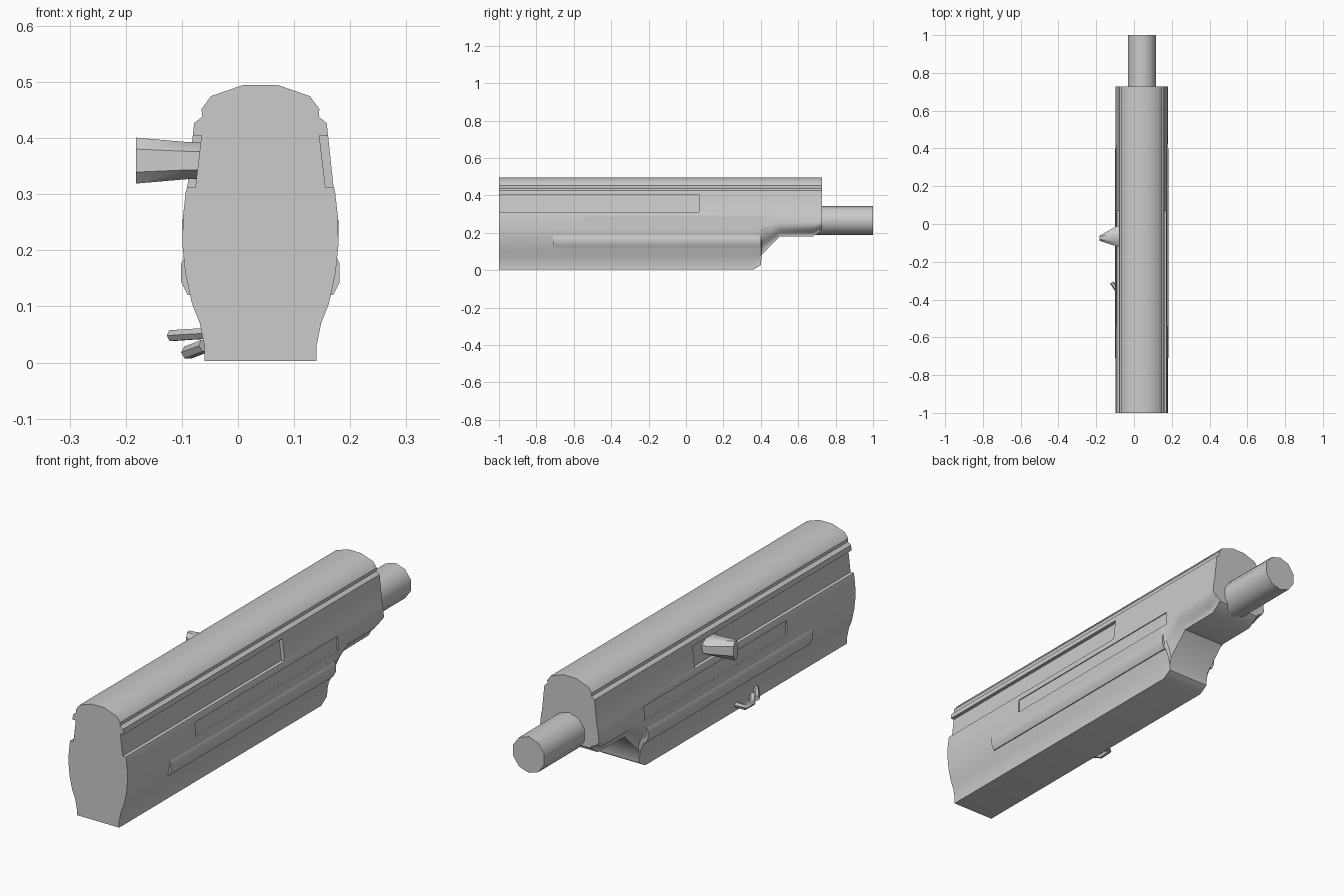
import bpy, bmesh, math
from mathutils import Vector

if "Cube" in bpy.data.objects:
    bpy.data.objects.remove(bpy.data.objects["Cube"])

CX = 0.04  # centre line of the body


def loft(name, rings):
    """Skin a list of equal-length closed rings and cap both ends."""
    bm = bmesh.new()
    vs = [[bm.verts.new(p) for p in r] for r in rings]
    n = len(vs[0])
    for a, b in zip(vs, vs[1:]):
        for i in range(n):
            j = (i + 1) % n
            bm.faces.new((a[i], a[j], b[j], b[i]))
    bm.faces.new(vs[0][::-1])
    bm.faces.new(vs[-1])
    bmesh.ops.recalc_face_normals(bm, faces=bm.faces)
    me = bpy.data.meshes.new(name)
    bm.to_mesh(me)
    bm.free()
    ob = bpy.data.objects.new(name, me)
    bpy.context.collection.objects.link(ob)
    return ob


def smooth(ob, angle=40):
    bpy.ops.object.select_all(action='DESELECT')
    ob.select_set(True)
    bpy.context.view_layer.objects.active = ob
    bpy.ops.object.shade_smooth_by_angle(angle=math.radians(angle))


def ellipse(cx, cz, rx, rz, y, n):
    return [(cx + rx * math.cos(2 * math.pi * (i + .5) / n), y,
             cz + rz * math.sin(2 * math.pi * (i + .5) / n)) for i in range(n)]


# Body: half section (half width, z), swept along stations (y, floor height)
half = [(.10, .003), (.10, .03), (.108, .07), (.122, .105), (.134, .16), (.139, .21),
        (.138, .26), (.133, .305), (.13, .315), (.120, .41), (.118, .427), (.104, .438),
        (.105, .452), (.088, .475), (.03, .495)]
stations = [(-1, 0), (.36, 0), (.40, .025), (.405, .08), (.5, .178), (.68, .18), (.728, .215)]


def section(y, floor):
    pts = []
    for w, z in half:
        if z < .26:
            z = floor + z * (.26 - floor) / .26
        pts.append((w, z))
    return ([(CX + w, y, z) for w, z in pts] +
            [(CX - w, y, z) for w, z in reversed(pts)])


body = loft("body", [section(y, f) for y, f in stations])

# Long side recesses and shallow grooves on both sides
for s in (-1, 1):
    for prof, y0, y1 in (([(.116, .312), (.105, .405), (.2, .405), (.2, .312)], -1.1, .07),
                         ([(.132, .225), (.131, .285), (.2, .285), (.2, .225)], -.54, .42)):
        cut = loft("recess_cutter", [[(CX + s * w, y, z) for w, z in prof] for y in (y0, y1)])
        cut.hide_render = True
        bpy.context.view_layer.objects.active = body
        mod = body.modifiers.new("recess", 'BOOLEAN')
        mod.object, mod.operation, mod.solver = cut, 'DIFFERENCE', 'EXACT'
        bpy.ops.object.modifier_apply(modifier=mod.name)
        bpy.data.objects.remove(cut)
smooth(body)

# Barrel stub at the back end
smooth(loft("barrel", [ellipse(.042, .265, .077, .077, y, 10) for y in (.66, 1.0)]))

# Half-sunk side rods
for s, side in ((-1, "left"), (1, "right")):
    smooth(loft(side + "_rod", [ellipse(CX + s * .121, .16, .022, .043, y, 8)
                                for y in (-.71, .40)]))

# Flared side handle
handle = []
for x, yc, ry, rz in ((-.055, -.065, .058, .033), (-.09, -.065, .054, .033),
                      (-.182, -.075, .014, .041)):
    handle.append([(x, yc + ry * a, .36 + rz * b) for a, b in
                   ((1, .5), (.5, 1), (-.5, 1), (-1, .5), (-1, -.5), (-.5, -1), (.5, -1), (1, -.5))])
smooth(loft("side_handle", handle))


# Small bent lever prongs
def prong(name, path, r):
    pts = [Vector(p) for p in path]
    rings = []
    for i, p in enumerate(pts):
        d = (pts[min(i + 1, len(pts) - 1)] - pts[max(i - 1, 0)]).normalized()
        u = d.cross(Vector((0, 0, 1))).normalized()
        v = d.cross(u)
        rings.append([p + r * (math.cos(t * math.pi / 3) * u + math.sin(t * math.pi / 3) * v)
                      for t in range(6)])
    smooth(loft(name, rings))


prong("lower_prong", [(-.055, -.25, .03), (-.088, -.27, .018), (-.09, -.32, .018), (-.06, -.36, .03)], .012)
prong("upper_prong", [(-.055, -.39, .052), (-.09, -.35, .05), (-.118, -.31, .048)], .011)
